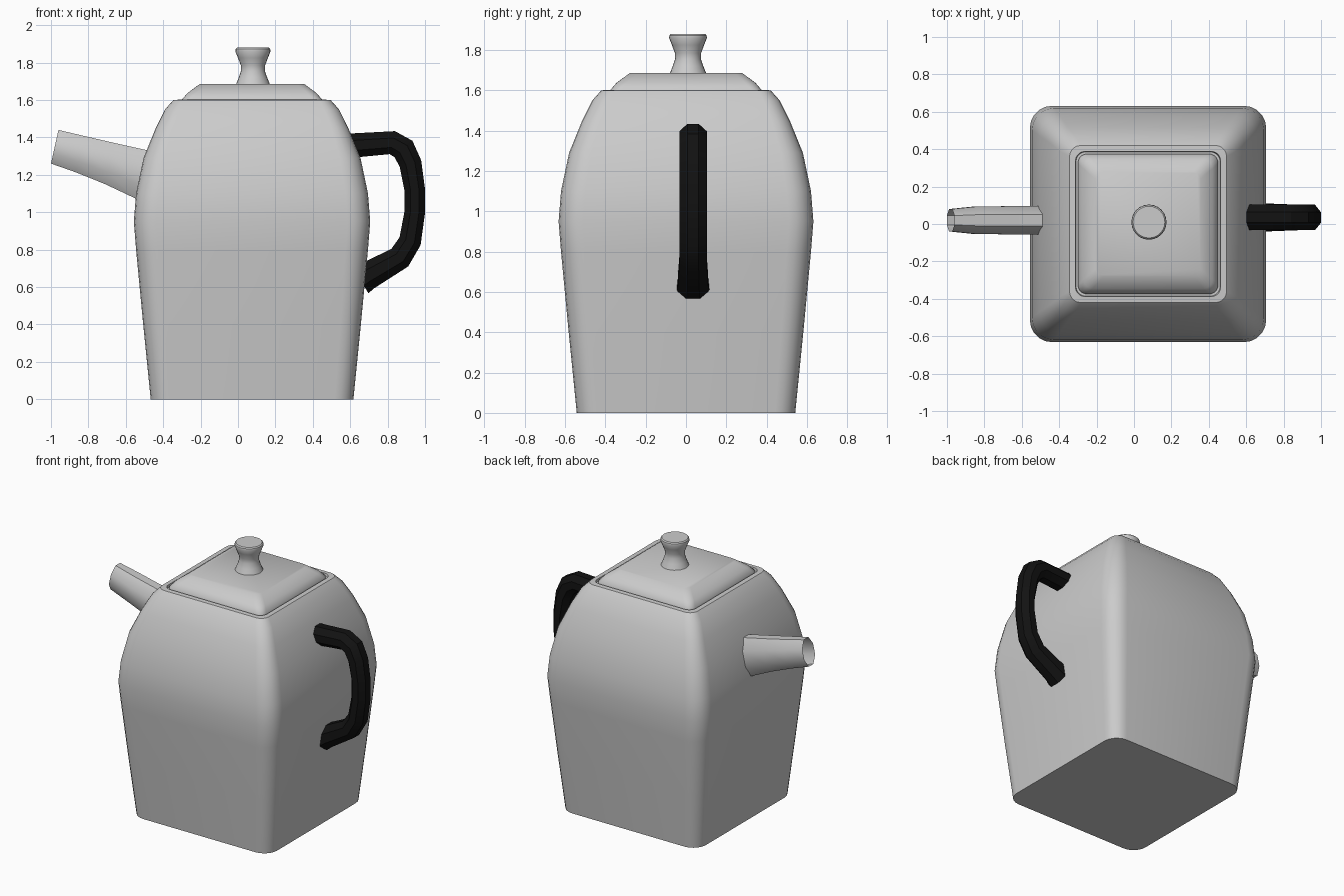
import bpy, bmesh, math
from mathutils import Vector

if "Cube" in bpy.data.objects:
    bpy.data.objects.remove(bpy.data.objects["Cube"])

CX = 0.075  # body axis


def loft(name, rings, cap_start=True, cap_end=True, angle=35, mat=None):
    """Skin a list of equal-length point rings into a smooth-by-angle object."""
    bm = bmesh.new()
    loops = [[bm.verts.new(p) for p in ring] for ring in rings]
    n = len(loops[0])
    for a, b in zip(loops, loops[1:]):
        for i in range(n):
            j = (i + 1) % n
            bm.faces.new((a[i], a[j], b[j], b[i]))
    if cap_start:
        bm.faces.new(loops[0][::-1])
    if cap_end:
        bm.faces.new(loops[-1])
    bmesh.ops.recalc_face_normals(bm, faces=bm.faces)
    mesh = bpy.data.meshes.new(name)
    bm.to_mesh(mesh)
    bm.free()
    ob = bpy.data.objects.new(name, mesh)
    bpy.context.collection.objects.link(ob)
    if mat:
        mesh.materials.append(mat)
    bpy.ops.object.select_all(action='DESELECT')
    ob.select_set(True)
    bpy.context.view_layer.objects.active = ob
    bpy.ops.object.shade_smooth_by_angle(angle=math.radians(angle))
    return ob


def rounded_square(half, z, radius, seg=5):
    pts = []
    for k, (sx, sy) in enumerate([(1, 1), (-1, 1), (-1, -1), (1, -1)]):
        for i in range(seg + 1):
            t = math.pi / 2 * (k + i / seg)
            pts.append((CX + sx * (half - radius) + radius * math.cos(t),
                        sy * (half - radius) + radius * math.sin(t), z))
    return pts


def section(center, up, half_h, half_w, sides=8):
    """Elliptical ring in the plane of 'up' and y, with a flat on top."""
    c, u, w = Vector(center), Vector(up).normalized(), Vector((0, 1, 0))
    ang = [2 * math.pi * (i + 0.5) / sides for i in range(sides)]
    k = 1 / math.cos(math.pi / sides)
    return [c + u * (half_h * k * math.cos(t)) + w * (half_w * k * math.sin(t)) for t in ang]


# Square bulging body with a flat rim and a shallow lid groove
body = [(0.542, 0.0, .10), (0.582, 0.4, .11), (0.62, 0.8, .12), (0.632, 0.95, .12),
        (0.62, 1.1, .12), (0.58, 1.29, .11), (0.515, 1.45, .09), (0.465, 1.55, .08),
        (0.42, 1.6, .06), (0.388, 1.602, .05), (0.385, 1.585, .05)]
loft("body", [rounded_square(*p) for p in body])

# Lid
lid = [(0.375, 1.58, .05), (0.375, 1.602, .05), (0.345, 1.637, .05), (0.28, 1.685, .04)]
loft("lid", [rounded_square(*p) for p in lid], angle=50)

# Waisted round knob
knob = [(0.092, 1.68), (0.076, 1.72), (0.064, 1.755), (0.065, 1.785),
        (0.08, 1.825), (0.094, 1.86), (0.092, 1.873), (0.085, 1.88)]
loft("lid_knob", [[(0.08 + r * math.cos(2 * math.pi * i / 24),
                    0.01 + r * math.sin(2 * math.pi * i / 24), z) for i in range(24)]
                  for r, z in knob])

# Open tapered spout: top point, bottom point, half width
spout = [((-0.48, 1.33), (-0.53, 1.065), .075), ((-0.66, 1.37), (-0.71, 1.15), .075),
         ((-0.82, 1.407), (-0.866, 1.213), .074), ((-0.96, 1.44), (-1.0, 1.26), .06)]
rings = []
for (tx, tz), (bx, bz), w in spout:
    up = Vector((tx - bx, 0, tz - bz))
    rings.append(section(((tx + bx) / 2, 0.02, (tz + bz) / 2), up, up.length / 2, w))
loft("spout", rings, cap_start=False, cap_end=False, angle=40)

# Black eight-sided handle swept along a bent path
black = bpy.data.materials.new("black")
black.diffuse_color = (0.006, 0.006, 0.006, 1)
black.use_nodes = True
black.node_tree.nodes["Principled BSDF"].inputs["Base Color"].default_value = black.diffuse_color
path = [Vector((x, 0.035, z)) for x, z in
        [(.605, 1.356), (.825, 1.372), (.885, 1.338), (.922, 1.26), (.945, 1.12),
         (.945, 1.0), (.92, .845), (.865, .757), (.69, .658), (.655, .637)]]
radii = [.065, .063, .065, .06, .055, .055, .06, .065, .075, .082]
rings = []
for i, p in enumerate(path):
    d = (p - path[i - 1]).normalized() if i else Vector()
    if i < len(path) - 1:
        d += (path[i + 1] - p).normalized()
    up = Vector((-d.z, 0, d.x))
    wide = .068 if i < 8 else radii[i]
    rings.append(section(p, up, radii[i], wide))
loft("handle", rings, angle=30, mat=black)
